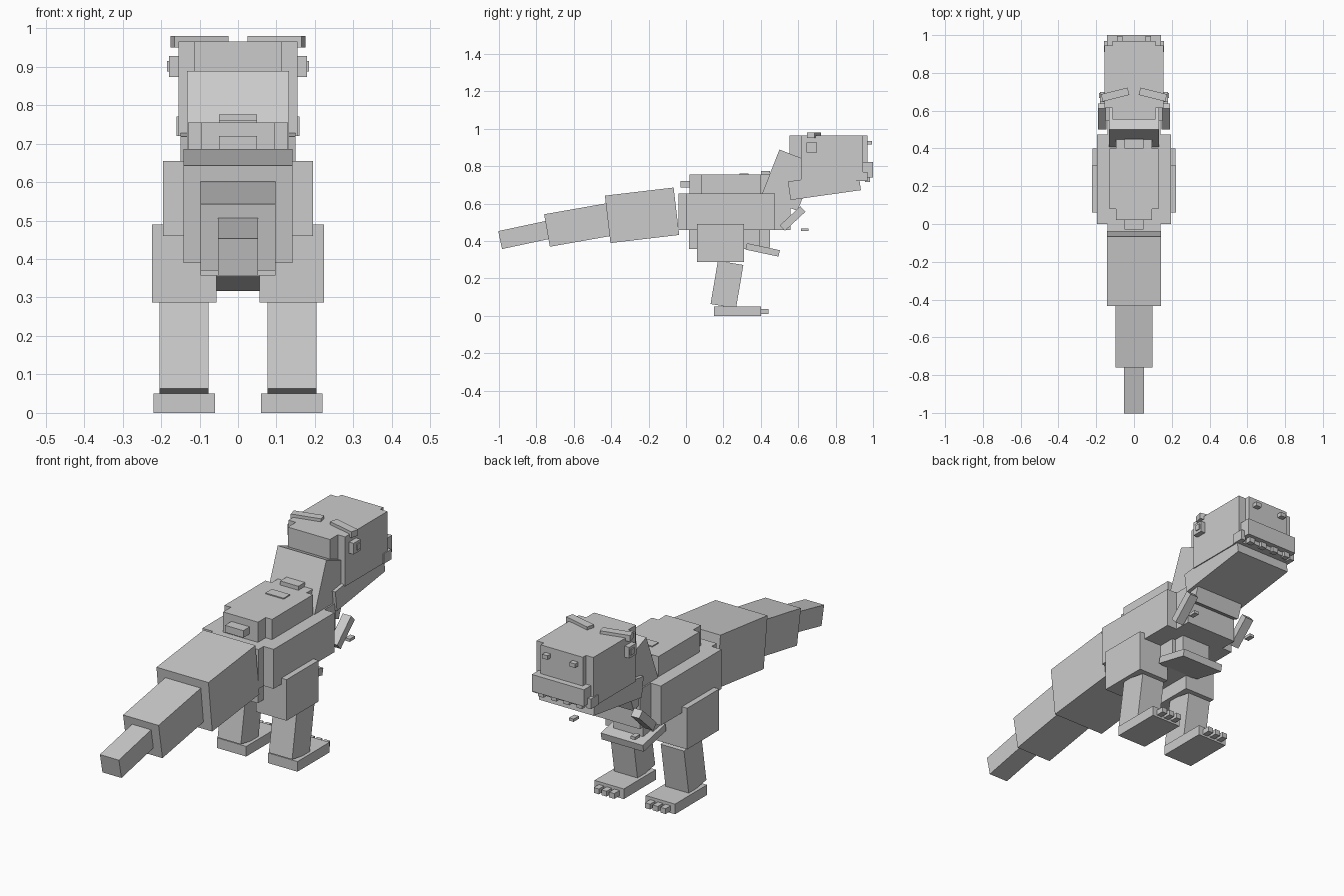
import bpy
import bmesh
from math import radians
from mathutils import Matrix, Vector

default_cube = bpy.data.objects.get("Cube")
if default_cube:
    bpy.data.objects.remove(default_cube, do_unlink=True)

grey = bpy.data.materials.new("plain grey")
grey.use_nodes = True
colour = (.6, .6, .6, 1)
grey.diffuse_color = colour
grey.node_tree.nodes["Principled BSDF"].inputs["Base Color"].default_value = colour


def block(name, width, back, front, bottom, top, offset=0, tilt=0, turn=0):
    """Box given by its extents, then tilted (head end up) and turned about its centre."""
    mesh = bpy.data.meshes.new(name)
    bm = bmesh.new()
    size = Vector((width, front - back, top - bottom))
    bmesh.ops.create_cube(bm, size=1, matrix=Matrix.Diagonal(size).to_4x4())
    bm.to_mesh(mesh)
    bm.free()
    mesh.materials.append(grey)
    part = bpy.data.objects.new(name, mesh)
    part.location = (offset, (back + front) / 2, (bottom + top) / 2)
    part.rotation_euler = (radians(tilt), 0, radians(turn))
    bpy.context.scene.collection.objects.link(part)


def pair(name, offset, turn=0, **extents):
    """The same box on the left and on the right."""
    for side, sign in (("left", 1), ("right", -1)):
        block(f"{side}_{name}", offset=sign * offset, turn=sign * turn, **extents)


# Landmarks shared by neighbouring parts
torso_floor = .46
torso_top = .655
hump_top = .755
head_top = .965
mouth = .72
brow_line = .95
snout = .97
ankle = .05

# Torso with its narrower core, which reaches further at both ends
block("torso", width=.39, back=0, front=.475, bottom=torso_floor, top=torso_top)
block("torso_core", width=.28, back=-.04, front=.56, bottom=torso_floor, top=torso_top)

# Back hump and the small spines along it
block("back_hump", width=.26, back=.08, front=.4, bottom=torso_top, top=hump_top)
block("back_hump_core", width=.19, back=.02, front=.45, bottom=torso_top, top=hump_top)
spine_width = .1
spine_length = .05
block("rear_spine", width=spine_width, back=-.03, front=.03, bottom=.685, top=mouth)
for name, back, top in (("middle_spine", .285, .76), ("front_spine", .4, .775)):
    block(name, width=spine_width, back=back, front=back + spine_length,
          bottom=torso_top, top=top)

# Belly steps and the sloping plate between the legs
block("belly", width=.195, back=.015, front=.395, bottom=.357, top=torso_floor)
block("belly_front", width=.16, back=.3, front=.45, bottom=.365, top=torso_floor)
block("belly_plate", width=.23, back=.32, front=.5, bottom=.335, top=.37, tilt=-12)

# Tail, thick to thin
block("tail_base", width=.284, back=-.42, front=-.05, bottom=.41, top=.665, tilt=6.7)
block("tail_middle", width=.194, back=-.746, front=-.38, bottom=.4, top=.576, tilt=10)
block("tail_tip", width=.104, back=-.997, front=-.7, bottom=.387, top=.485, tilt=12)

# Neck and skull
block("neck", width=.266, back=.443, front=.653, bottom=.59, top=.86, tilt=-21.5)
block("head", width=.31, back=.615, front=.945, bottom=mouth, top=head_top)
block("head_core", width=.23, back=.553, front=snout, bottom=mouth, top=head_top)

# Mouth
lip_floor = .74
block("upper_lip", width=.284, back=.9, front=1, bottom=lip_floor, top=.823)
pair("lip_corner", offset=.147, width=.025, back=.91, front=snout, bottom=mouth, top=.77)
block("lower_jaw", width=.3, back=.55, front=.93, bottom=.645, top=.745, tilt=8)
tooth_gap = .07
for i in range(4):
    block(f"tooth_{i + 1}", offset=(i - 1.5) * tooth_gap, width=.03,
          back=.957, front=.983, bottom=.715, top=lip_floor)

# Nostrils, eyes and slanted brows
pair("nostril", offset=.075, width=.03, back=.95, front=.995, bottom=.915, top=.935)
pair("eye", offset=.165, width=.03, back=.645, front=.7, bottom=.873, top=.928)
pair("pupil", offset=.175, width=.02, back=.667, front=.693, bottom=.887, top=.915)
pair("brow", offset=.1, width=.145, back=.665, front=.705,
     bottom=brow_line, top=brow_line + .03, turn=-14)

# Arms, each with a loose claw below the hand
arm_spread = .168
pair("arm", offset=arm_spread, width=.046, back=.495, front=.645,
     bottom=.5, top=.54, tilt=43)
pair("arm_claw", offset=arm_spread, width=.025, back=.615, front=.655,
     bottom=.453, top=.467)

# Legs
leg_spread = .14
pair("thigh", offset=leg_spread, width=.167, back=.06, front=.31, bottom=.287, top=.49)
pair("shin", offset=leg_spread, width=.127, back=.15, front=.288,
     bottom=ankle, top=.285, tilt=-9.5)
pair("foot", offset=leg_spread, width=.16, back=.15, front=.4, bottom=0, top=ankle)
toe_gap = .042
for i in range(3):
    pair(f"toe_{i + 1}", offset=leg_spread + (i - 1) * toe_gap, width=.028,
         back=.39, front=.44, bottom=.01, top=.036)
